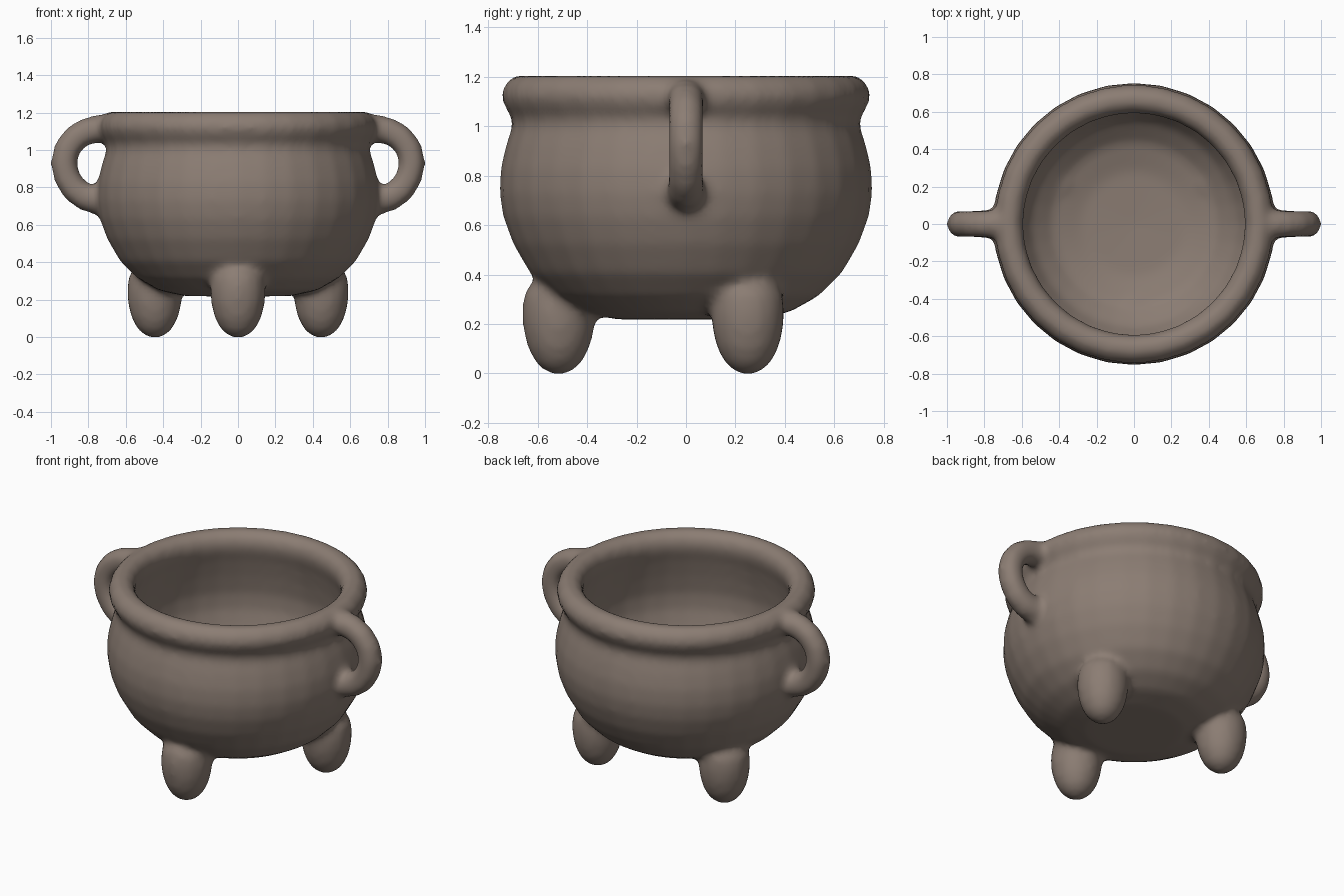
import bpy, bmesh, math
from mathutils import Vector

cube = bpy.data.objects.get("Cube")
if cube:
    bpy.data.objects.remove(cube, do_unlink=True)

clay = bpy.data.materials.new("warm grey clay")
clay.use_nodes = True
colour = (0.26, 0.205, 0.172, 1)
clay.diffuse_color = colour
clay.node_tree.nodes["Principled BSDF"].inputs["Base Color"].default_value = colour


def lathe(bm, profile, steps, place=(0, 0, 0)):
    """Spin a list of (radius, z) points around an upright axis."""
    centre = Vector(place)
    verts = [bm.verts.new(centre + Vector((r, 0, z))) for r, z in profile]
    edges = [bm.edges.new(pair) for pair in zip(verts, verts[1:])]
    bmesh.ops.spin(bm, geom=verts + edges, cent=centre, axis=(0, 0, 1),
                   angle=math.tau, steps=steps)


def handle(bm, side, sides=12):
    """Sweep a round tube of varying radius along an ear-shaped path."""
    path = [(0.67, 1.115, .075), (0.74, 1.115, .078), (0.81, 1.1, .074), (0.87, 1.065, .073),
            (0.915, 1.005, .073), (0.932, .93, .073), (0.915, .855, .073),
            (0.875, .79, .073), (0.82, .75, .076), (0.76, .735, .08), (0.69, .73, .085)]
    points = [Vector((side * x, 0, z)) for x, z, r in path]
    across = Vector((0, 1, 0))
    rings = []
    for i, point in enumerate(points):
        along = (points[min(i + 1, len(points) - 1)] - points[max(i - 1, 0)]).normalized()
        outward = along.cross(across)
        turns = [math.tau * k / sides for k in range(sides)]
        rings.append([bm.verts.new(point + path[i][2] * (across * math.cos(a) + outward * math.sin(a)))
                      for a in turns])
    for low, high in zip(rings, rings[1:]):
        for k in range(sides):
            n = (k + 1) % sides
            bm.faces.new((low[k], low[n], high[n], high[k]))
    bm.faces.new(rings[0])
    bm.faces.new(rings[-1])


bm = bmesh.new()

# Bowl: outer wall, rolled rim, then the inner wall down to the floor
lathe(bm, [
    (0, .217), (.28, .219), (.42, .248), (.535, .312), (.63, .405), (.7, .525),
    (.74, .635), (.755, .73), (.75, .83), (.729, .92), (.703, 1.0), (.706, 1.04),
    (.732, 1.075), (.748, 1.12), (.736, 1.168), (.697, 1.202), (.655, 1.208),
    (.612, 1.184), (.591, 1.135), (.596, 1.09), (.615, 1.03), (.64, .92), (.66, .8),
    (.655, .7), (.62, .58), (.55, .46), (.44, .37), (.28, .325), (0, .315)], 32)

# Three stubby feet, one in front and two behind
foot = [(0, -.006), (.05, .004), (.095, .044), (.127, .105), (.145, .18),
        (.15, .25), (.142, .32), (.11, .37), (0, .395)]
for x, y in ((0, -.515), (.445, .25), (-.445, .25)):
    lathe(bm, foot, 16, (x, y, 0))

# Ear handles on both sides
for side in (1, -1):
    handle(bm, side)

bmesh.ops.remove_doubles(bm, verts=bm.verts, dist=0.0005)
bmesh.ops.recalc_face_normals(bm, faces=bm.faces)
mesh = bpy.data.meshes.new("footed_pot")
bm.to_mesh(mesh)
bm.free()
mesh.materials.append(clay)
mesh.shade_smooth()
pot = bpy.data.objects.new("footed_pot", mesh)
bpy.context.collection.objects.link(pot)

# Fuse bowl, feet and handles into one skin with soft joints
fuse = pot.modifiers.new("fuse", 'REMESH')
fuse.mode = 'VOXEL'
fuse.voxel_size = 0.02
fuse.use_smooth_shade = True
soften = pot.modifiers.new("soften", 'SMOOTH')
soften.factor = 0.5
soften.iterations = 10
